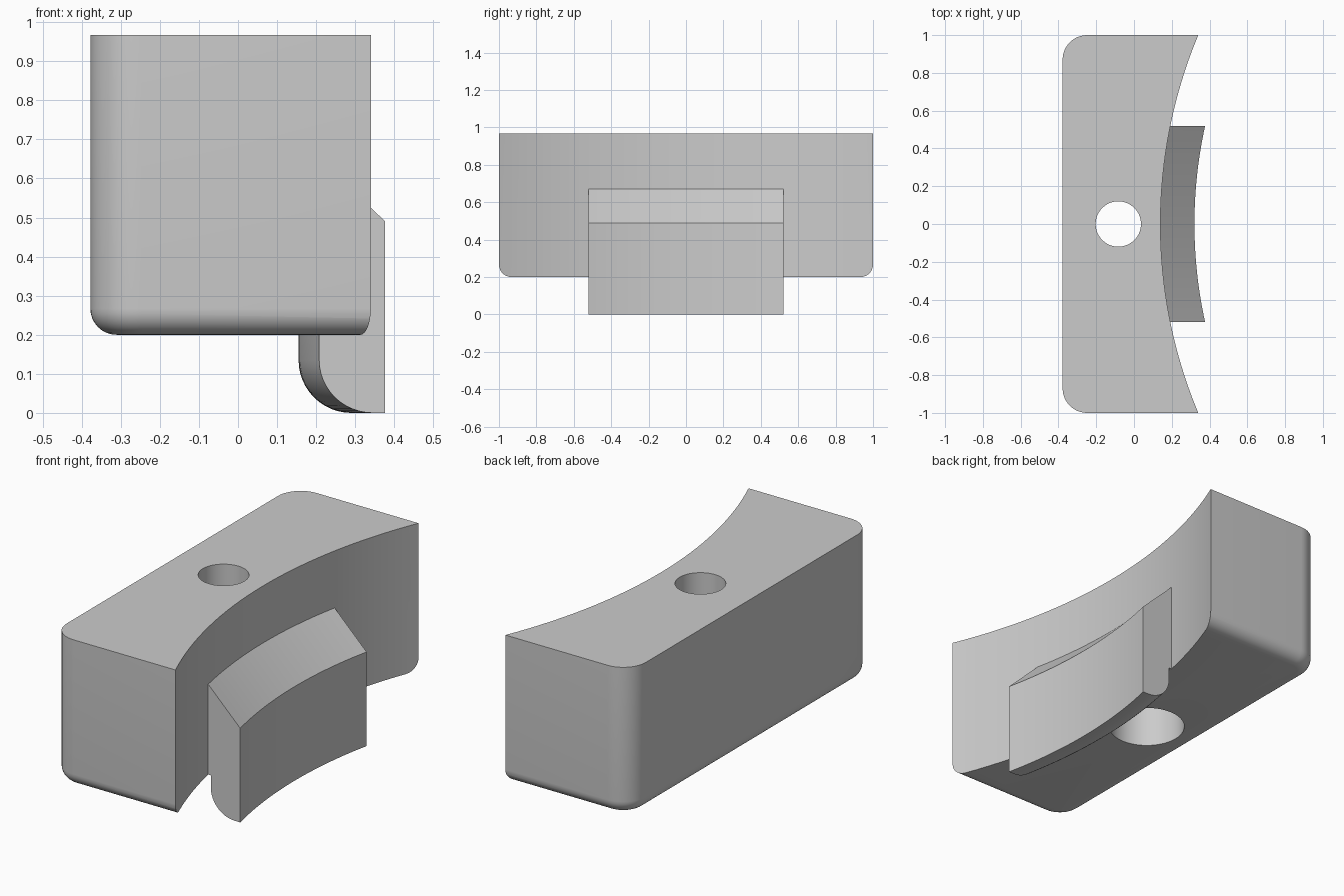
import bpy, bmesh, math

cube = bpy.data.objects.get("Cube")
if cube:
    bpy.data.objects.remove(cube, do_unlink=True)

AXIS_X = 2.74        # centre of the curved mounting face
FACE_R = 2.6         # radius of the curved face
LIP_R = 2.42         # radius of the lip's outer face
BOTTOM, TOP = 0.2, 0.967

grey = bpy.data.materials.new("plain grey")
grey.use_nodes = True
colour = (0.6, 0.6, 0.6, 1)
grey.diffuse_color = colour
grey.node_tree.nodes["Principled BSDF"].inputs["Base Color"].default_value = colour


def make_object(name, bm):
    bmesh.ops.recalc_face_normals(bm, faces=bm.faces)
    mesh = bpy.data.meshes.new(name)
    bm.to_mesh(mesh)
    bm.free()
    mesh.materials.append(grey)
    obj = bpy.data.objects.new(name, mesh)
    bpy.context.collection.objects.link(obj)
    return obj


def select_only(obj):
    bpy.ops.object.select_all(action='DESELECT')
    obj.select_set(True)
    bpy.context.view_layer.objects.active = obj


def cut_cylinder(target, x, radius, z0, z1, sides):
    bm = bmesh.new()
    bmesh.ops.create_cone(bm, cap_ends=True, segments=sides, radius1=radius,
                          radius2=radius, depth=z1 - z0)
    bmesh.ops.translate(bm, verts=bm.verts, vec=(x, 0, (z0 + z1) / 2))
    cutter = make_object("cutter", bm)
    cutter.hide_render = True
    mod = target.modifiers.new("cut", 'BOOLEAN')
    mod.operation, mod.solver, mod.object = 'DIFFERENCE', 'EXACT', cutter
    select_only(target)
    bpy.ops.object.modifier_apply(modifier=mod.name)
    bpy.data.objects.remove(cutter, do_unlink=True)


def smooth(obj):
    select_only(obj)
    bpy.ops.object.shade_smooth_by_angle(angle=math.radians(30))


# Body: block with rounded back corners and rounded bottom rim
BACK, FRONT = -0.378, 0.6
bm = bmesh.new()
bmesh.ops.create_cube(bm, size=1)
for v in bm.verts:
    v.co.x = FRONT if v.co.x > 0 else BACK
    v.co.y *= 2
    v.co.z = TOP if v.co.z > 0 else BOTTOM


def all_at(edge, axis, value):
    return all(abs(v.co[axis] - value) < 1e-4 for v in edge.verts)


corners = [e for e in bm.edges if all_at(e, 0, BACK)
           and abs(e.verts[0].co.z - e.verts[1].co.z) > 0.1]
bmesh.ops.bevel(bm, geom=corners, offset=0.13, segments=12, profile=0.5,
                affect='EDGES')
rim = [e for e in bm.edges if all_at(e, 2, BOTTOM) and not all_at(e, 0, FRONT)]
bmesh.ops.bevel(bm, geom=rim, offset=0.067, segments=8, profile=0.5,
                affect='EDGES')
body = make_object("body", bm)

# Curved mounting face, screw hole and wider recess below
cut_cylinder(body, AXIS_X, FACE_R, -1, 2, 256)
cut_cylinder(body, -0.083, 0.12, -1, 2, 64)
cut_cylinder(body, -0.083, 0.187, -1, BOTTOM + 0.4, 64)
smooth(body)

# Lip: (radius, height) section swept along the curved face
NECK_R, ROUND = 2.585, 0.135
section = [(LIP_R, 0), (LIP_R, 0.49), (FACE_R + 0.003, 0.673),
           (FACE_R + 0.003, BOTTOM), (NECK_R, BOTTOM)]
for i in range(13):
    a = math.pi / 2 * i / 12
    section.append((NECK_R - ROUND * (1 - math.cos(a)),
                    ROUND * (1 - math.sin(a))))

HALF, STEPS = 0.52, 32
bm = bmesh.new()
rings = []
for i in range(STEPS + 1):
    y = HALF * (2 * i / STEPS - 1)
    rings.append([bm.verts.new((AXIS_X - math.sqrt(r * r - y * y), y, z))
                  for r, z in section])
for a, b in zip(rings, rings[1:]):
    for j in range(len(section)):
        k = (j + 1) % len(section)
        bm.faces.new((a[j], a[k], b[k], b[j]))
bm.faces.new(rings[0])
bm.faces.new(rings[-1])
smooth(make_object("lip", bm))
